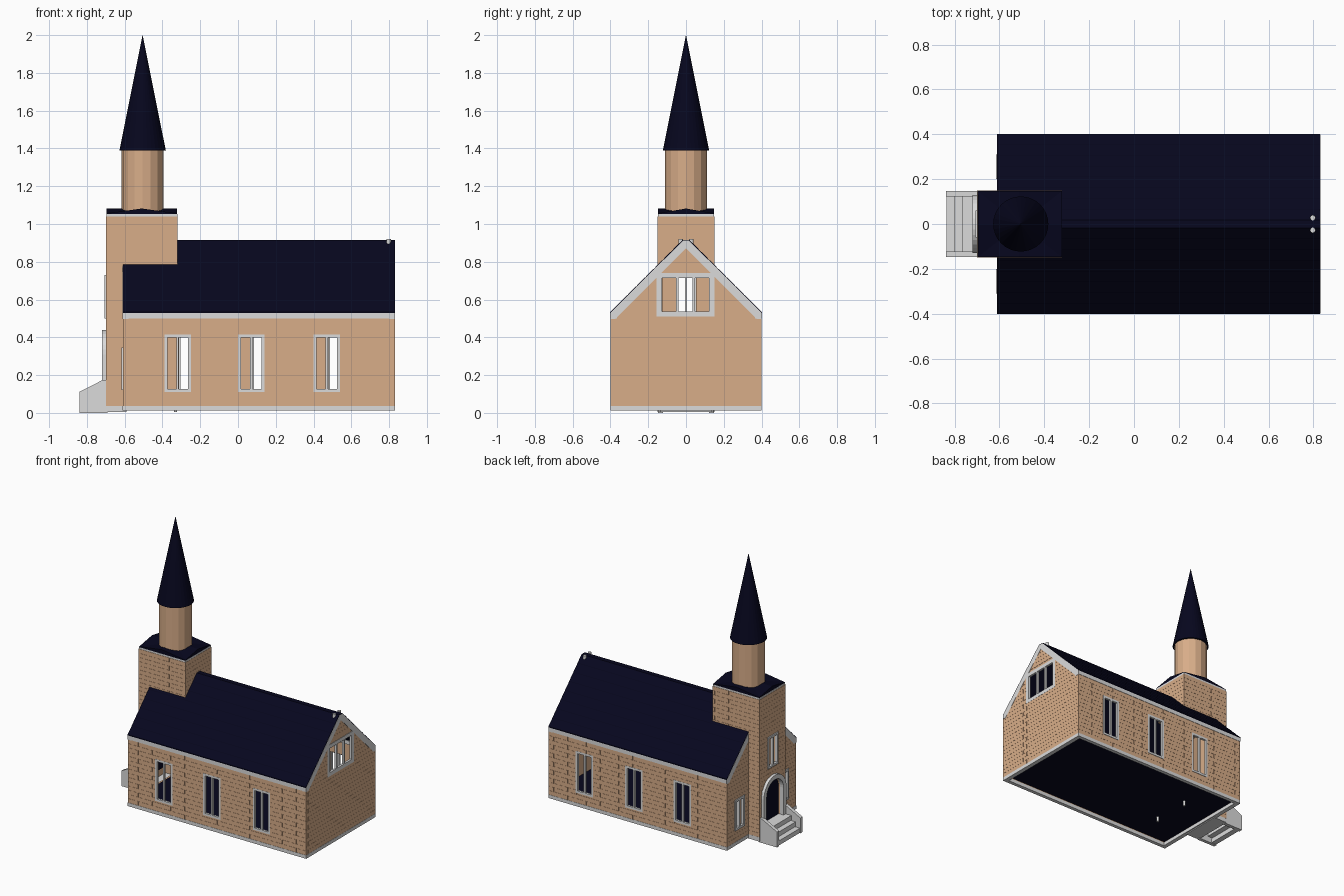
import bpy, bmesh, math
from mathutils import Matrix

if "Cube" in bpy.data.objects:
    bpy.data.objects.remove(bpy.data.objects["Cube"])


def material(name, rgb):
    m = bpy.data.materials.new(name)
    m.diffuse_color = (*rgb, 1)
    m.use_nodes = True
    m.node_tree.nodes["Principled BSDF"].inputs["Base Color"].default_value = m.diffuse_color
    return m


TAN = material("tan brick", (0.69, 0.42, 0.25))
GREY = material("light grey stone", (0.71, 0.71, 0.71))
NAVY = material("dark navy slate", (0.002, 0.002, 0.013))
FRONT, RIGHT, BACK, LEFT = 0, 90, 180, 270


def facing(angle):
    # local u = along the wall, v = up, w = outward
    return Matrix.Rotation(math.radians(angle), 4, 'Z') @ Matrix.Rotation(math.pi / 2, 4, 'X')


def finish(name, bm, mat):
    bmesh.ops.remove_doubles(bm, verts=bm.verts, dist=1e-5)
    bmesh.ops.recalc_face_normals(bm, faces=bm.faces)
    for f in bm.faces:
        f.smooth = False
    me = bpy.data.meshes.new(name)
    bm.to_mesh(me)
    bm.free()
    me.materials.append(mat)
    ob = bpy.data.objects.new(name, me)
    bpy.context.collection.objects.link(ob)
    return ob


def add_box(bm, a0, a1, b0, b1, c0, c1):
    m = Matrix.Translation(((a0 + a1) / 2, (b0 + b1) / 2, (c0 + c1) / 2)) @ \
        Matrix.Diagonal((a1 - a0, b1 - b0, c1 - c0, 1))
    bmesh.ops.create_cube(bm, size=1, matrix=m)


def box(name, mat, *dims):
    bm = bmesh.new()
    add_box(bm, *dims)
    return finish(name, bm, mat)


def cone(name, mat, x, y, z0, z1, r0, r1, sides):
    bm = bmesh.new()
    bmesh.ops.create_cone(bm, cap_ends=True, segments=sides, radius1=r0, radius2=r1, depth=z1 - z0,
                          matrix=Matrix.Translation((x, y, (z0 + z1) / 2)))
    return finish(name, bm, mat)


def rect(u0, u1, v0, v1):
    return [(u0, v0), (u1, v0), (u1, v1), (u0, v1)]


def panel(name, mat, angle, outline, holes, w0, w1):
    # flat plate with holes, extruded between depths w0 and w1
    cu = bpy.data.curves.new(name, 'CURVE')
    cu.dimensions, cu.fill_mode, cu.extrude = '2D', 'BOTH', (w1 - w0) / 2
    for pts in [outline] + holes:
        s = cu.splines.new('POLY')
        s.points.add(len(pts) - 1)
        for p, (u, v) in zip(s.points, pts):
            p.co = (u, v, 0, 1)
        s.use_cyclic_u = True
    tmp = bpy.data.objects.new(name, cu)
    bpy.context.collection.objects.link(tmp)
    bpy.context.view_layer.update()
    me = bpy.data.meshes.new_from_object(tmp.evaluated_get(bpy.context.evaluated_depsgraph_get()))
    bpy.data.objects.remove(tmp)
    bpy.data.curves.remove(cu)
    bm = bmesh.new()
    bm.from_mesh(me)
    bpy.data.meshes.remove(me)
    bm.transform(facing(angle) @ Matrix.Translation((0, 0, (w0 + w1) / 2)))
    return finish(name, bm, mat)


def bricks(name, angle, w, v0, v1, span, holes):
    # thin facing bricks in staggered courses, skipping the openings
    bm = bmesh.new()
    n = round((v1 - v0) / 0.03)
    h, gap, size = (v1 - v0) / n, 0.0004, 0.075
    for i in range(n):
        a, b = v0 + i * h, v0 + (i + 1) * h
        runs = [span(b)]
        for (p, q, r, s) in holes:
            if a < s and b > r:
                runs = [t for (c, d) in runs for t in ((c, min(d, p)), (max(c, q), d))]
        for c, d in runs:
            k = math.floor(c / size) - 1
            while k * size < d:
                s0 = (k + (i % 2) * 0.5) * size
                p, q = max(c, s0 + gap), min(d, s0 + size - gap)
                if q - p > 0.004:
                    add_box(bm, p, q, a + gap, b - gap, w - 0.003, w)
                k += 1
    bm.transform(facing(angle))
    return finish(name, bm, TAN)


def window(name, angle, w, u0, u1, v0, v1, panes=2, rim=0.016, bar=0.012, proud=0.001):
    # grey frame with upright bars; returns the wall opening
    pw = (u1 - u0 - 2 * rim - (panes - 1) * bar) / panes
    holes = []
    for i in range(panes):
        s = u0 + rim + i * (pw + bar)
        holes.append(rect(s, s + pw, v0 + rim, v1 - rim))
    panel(name, GREY, angle, rect(u0, u1, v0, v1), holes, w - 0.015, w + proud)
    return (u0 + 0.008, u1 - 0.008, v0 + 0.008, v1 - 0.008)


X0, X1, HW, BASE, EAVE = -0.61, 0.83, 0.40, 0.037, 0.50
SKIN, WALL = 0.002, 0.025

# nave long walls, windows and eaves
for side, angle, starts, lo, hi in (("front", FRONT, (-0.39, 0.0, 0.40), X0, X1),
                                    ("back", BACK, (-0.61, -0.21, 0.18), -X1, -X0)):
    ops = [window(f"{side}_window_{i}", angle, HW, u, u + 0.14, 0.11, 0.415) for i, u in enumerate(starts)]
    panel(f"{side}_wall", TAN, angle, rect(lo + SKIN, hi - SKIN, BASE, EAVE), [rect(*o) for o in ops],
          HW - WALL, HW - SKIN)
    bricks(f"{side}_bricks", angle, HW, BASE, EAVE, lambda v: (lo, hi), ops)
    panel(f"{side}_eave", GREY, angle, rect(lo, hi, EAVE, 0.528), [], 0.365, HW + 0.002)
    panel(f"{side}_plinth", GREY, angle, rect(lo, hi, 0.012, BASE), [], 0.375, HW + 0.001)

# gable walls
GW = HW - SKIN
gable = [(-GW, BASE), (GW, BASE), (GW, EAVE), (0, 0.895), (-GW, EAVE)]
gable_span = lambda v: (-min(HW, 0.91 - v), min(HW, 0.91 - v))
right_ops = [window("gable_window", RIGHT, X1, -0.155, 0.15, 0.51, 0.74, 3, 0.027)]
left_ops = [window(f"porch_side_window_{i}", LEFT, -X0, u, u + 0.11, 0.12, 0.345, proud=0.006)
            for i, u in enumerate((-0.31, 0.20))]
left_ops.append((-0.13, 0.13, 0.05, 0.74))
for side, angle, w, ops in (("right", RIGHT, X1, right_ops), ("left", LEFT, -X0, left_ops)):
    panel(f"{side}_gable_wall", TAN, angle, gable, [rect(*o) for o in ops], w - WALL, w - SKIN)
    bricks(f"{side}_gable_bricks", angle, w, BASE, 0.877, gable_span, ops)
    panel(f"{side}_rake_trim", GREY, angle, [(HW, 0.497), (HW, 0.53), (0.016, 0.912), (-0.016, 0.912),
          (-HW, 0.53), (-HW, 0.497), (-0.375, 0.497), (0, 0.872), (0.375, 0.497)], [], w - 0.03, w + 0.001)
    panel(f"{side}_plinth", GREY, angle, rect(-HW, HW, 0.012, BASE), [], w - 0.03, w + 0.001)

# floor and small pegs
box("floor", NAVY, X0 + 0.02, X1 - 0.02, -0.38, 0.38, 0.042, 0.055)
for s in (-1, 1):
    cone("floor_peg", GREY, -0.33, s * 0.14, 0.004, 0.045, 0.008, 0.008, 12)
    cone("ridge_peg", GREY, 0.797, s * 0.028, 0.89, 0.921, 0.012, 0.012, 12)

# nave roof with overlapping slate rows
rows = 8
half = []
for i in range(rows):
    t0, t1 = i / rows, (i + 1) / rows
    half.append((0.402 - 0.386 * t0, 0.530 + 0.385 * t0 + 0.004))
    half.append((0.402 - 0.386 * t1 + 0.002, 0.530 + 0.385 * t1))
under = [(-0.402, 0.528), (-0.37, 0.528), (0, 0.892), (0.37, 0.528), (0.402, 0.528)]
panel("nave_roof", NAVY, RIGHT, half + [(-y, z) for y, z in reversed(half)] + under, [], X0, X1)

# tower walls with arched doorway
TX0, TX1, TY, TOP = -0.70, -0.32, 0.15, 1.04


def arch(r, spring, bottom):
    return [(-r, bottom), (r, bottom)] + [(r * math.cos(math.pi * k / 16), spring + r * math.sin(math.pi * k / 16))
                                          for k in range(17)]


tower_window = window("tower_window", LEFT, -TX0, -0.06, 0.06, 0.50, 0.73, 2, 0.014, 0.01, 0.006)
panel("tower_left_wall", TAN, LEFT, rect(SKIN - TY, TY - SKIN, BASE, TOP),
      [arch(0.10, 0.31, 0.09), rect(*tower_window)], -TX0 - WALL, -TX0 - SKIN)
bricks("tower_left_bricks", LEFT, -TX0, BASE, TOP, lambda v: (-TY, TY),
       [tower_window, (-0.125, 0.125, 0.09, 0.36), (-0.09, 0.09, 0.36, 0.43)])
panel("door_arch", GREY, LEFT, arch(0.13, 0.31, 0.10), [arch(0.098, 0.31, 0.11)], 0.69, 0.72)
panel("door", NAVY, LEFT, arch(0.105, 0.31, 0.09), [], 0.668, 0.677)
for side, angle, s in (("front", FRONT, 1), ("back", BACK, -1)):
    a, b, c = TX0 + SKIN, -0.60, TX1 - SKIN
    shape = [(a, BASE), (b, BASE), (b, 0.77), (c, 0.77), (c, TOP), (a, TOP)]
    panel(f"tower_{side}_wall", TAN, angle, [(s * u, v) for u, v in shape], [], TY - WALL, TY - SKIN)
    bricks(f"tower_{side}_bricks", angle, TY, BASE, TOP,
           lambda v: tuple(sorted((s * TX0, s * (TX1 if v > 0.79 else X0)))), [])
panel("tower_right_wall", TAN, RIGHT, rect(SKIN - TY, TY - SKIN, 0.77, TOP), [], TX1 - WALL, TX1 - SKIN)
bricks("tower_right_bricks", RIGHT, TX1, 0.77, TOP, lambda v: (-TY, TY), [])
box("tower_plinth", GREY, TX0, X0 + 0.02, -TY, TY, 0.006, BASE)

# tower cornice and low cross-gabled cap
box("tower_cornice", GREY, TX0 + 0.003, TX1 - 0.001, -0.148, 0.148, TOP, 1.052)
cx = (TX0 + TX1) / 2
panel("tower_cap_lengthwise", NAVY, RIGHT, [(-0.147, 1.05), (0.147, 1.05), (0.147, 1.056), (0, 1.082),
      (-0.147, 1.056)], [], TX0 + 0.005, TX1 - 0.002)
panel("tower_cap_crosswise", NAVY, FRONT, [(TX0 + 0.005, 1.05), (TX1 - 0.002, 1.05), (TX1 - 0.002, 1.056),
      (cx, 1.082), (TX0 + 0.005, 1.056)], [], -0.147, 0.147)

# belfry drum and spire
cone("belfry_drum", TAN, -0.505, 0, 1.05, 1.392, 0.111, 0.111, 16)
cone("spire", NAVY, -0.505, 0, 1.388, 2.0, 0.123, 0.0005, 32)

# entrance steps with sloping side walls
for i, (a, b) in enumerate(((-0.835, -0.795), (-0.80, -0.76), (-0.765, -0.68))):
    box(f"step_{i}", GREY, a, b, -0.125, 0.125, 0.037 * i + 0.004, 0.037 * (i + 1))
for name, w in (("front", 0.122), ("back", -0.147)):
    panel(f"{name}_step_wall", GREY, FRONT, [(-0.838, 0), (-0.69, 0), (-0.69, 0.175), (-0.715, 0.175),
          (-0.838, 0.112)], [], w, w + 0.025)
